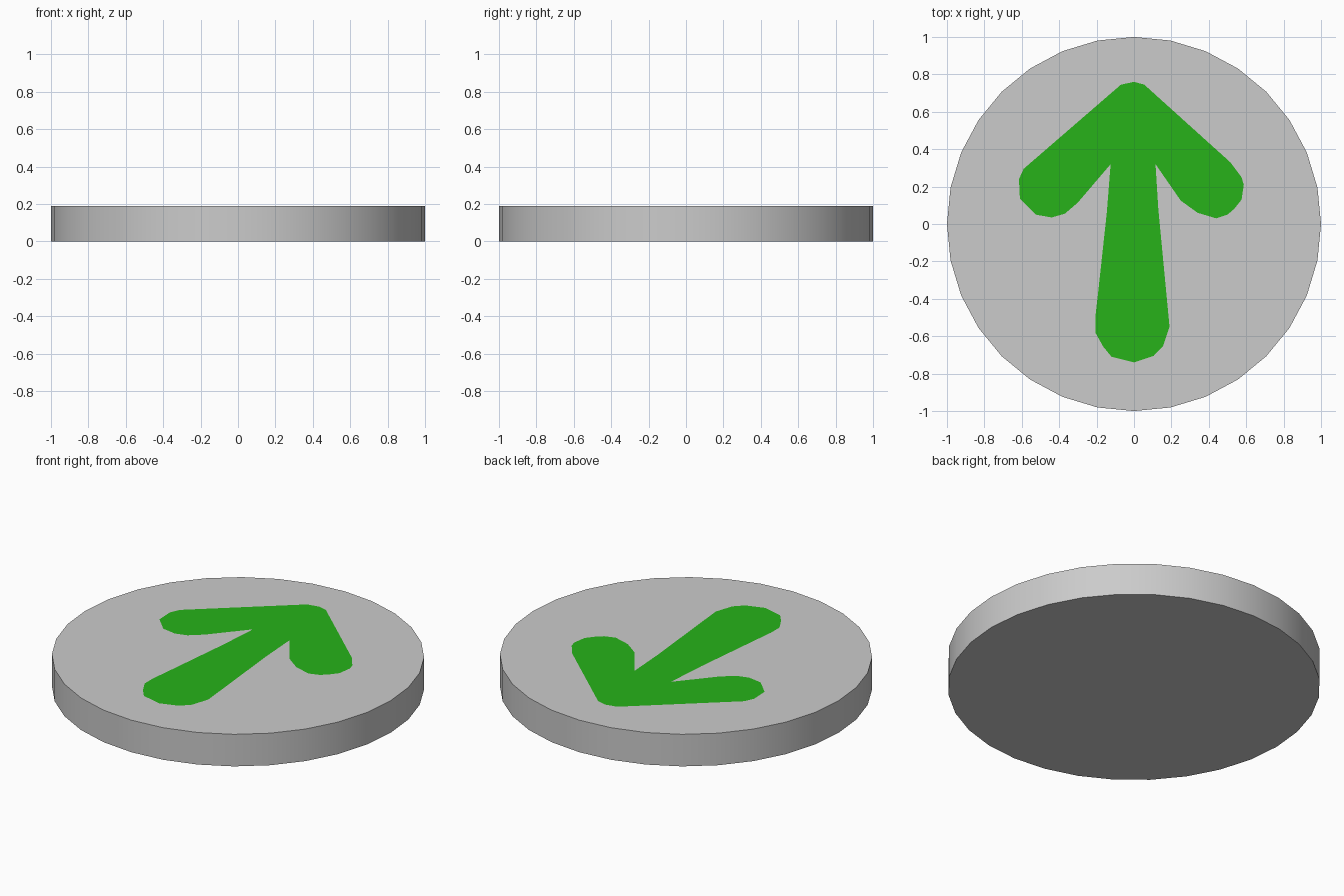
import bpy, math

H = 0.19

# Round base plate, 32 sides with a vertex on each axis
bpy.ops.mesh.primitive_cylinder_add(vertices=32, radius=1, depth=H, location=(0, 0, H / 2))
plate = bpy.context.object
plate.name = "base_plate"
bpy.ops.object.shade_smooth_by_angle(angle=math.radians(40))

# Painted arrow: rounded outline, clockwise from the tip
outline = [
    (-0.07, 0.745), (0, 0.76), (0.055, 0.745),
    # right barb
    (0.515, 0.33), (0.575, 0.25), (0.587, 0.21), (0.575, 0.13), (0.535, 0.08),
    (0.50, 0.05), (0.44, 0.03), (0.34, 0.06), (0.25, 0.125),
    # shaft
    (0.115, 0.32), (0.13, 0.08), (0.19, -0.55), (0.155, -0.655), (0.105, -0.705),
    (0, -0.74), (-0.12, -0.71), (-0.165, -0.655), (-0.207, -0.58), (-0.207, -0.5),
    (-0.19, -0.35), (-0.145, 0.065), (-0.125, 0.32),
    # left barb
    (-0.30, 0.115), (-0.37, 0.055), (-0.44, 0.035), (-0.525, 0.05), (-0.61, 0.135),
    (-0.615, 0.24), (-0.59, 0.295),
]
points = [(x, y, H + 0.001) for x, y in reversed(outline)]
mesh = bpy.data.meshes.new("arrow")
mesh.from_pydata(points, [], [list(range(len(points)))])
mesh.update()
arrow = bpy.data.objects.new("arrow", mesh)
bpy.context.collection.objects.link(arrow)

green = bpy.data.materials.new("green")
green.diffuse_color = (0.02, 0.45, 0.01, 1)
mesh.materials.append(green)
